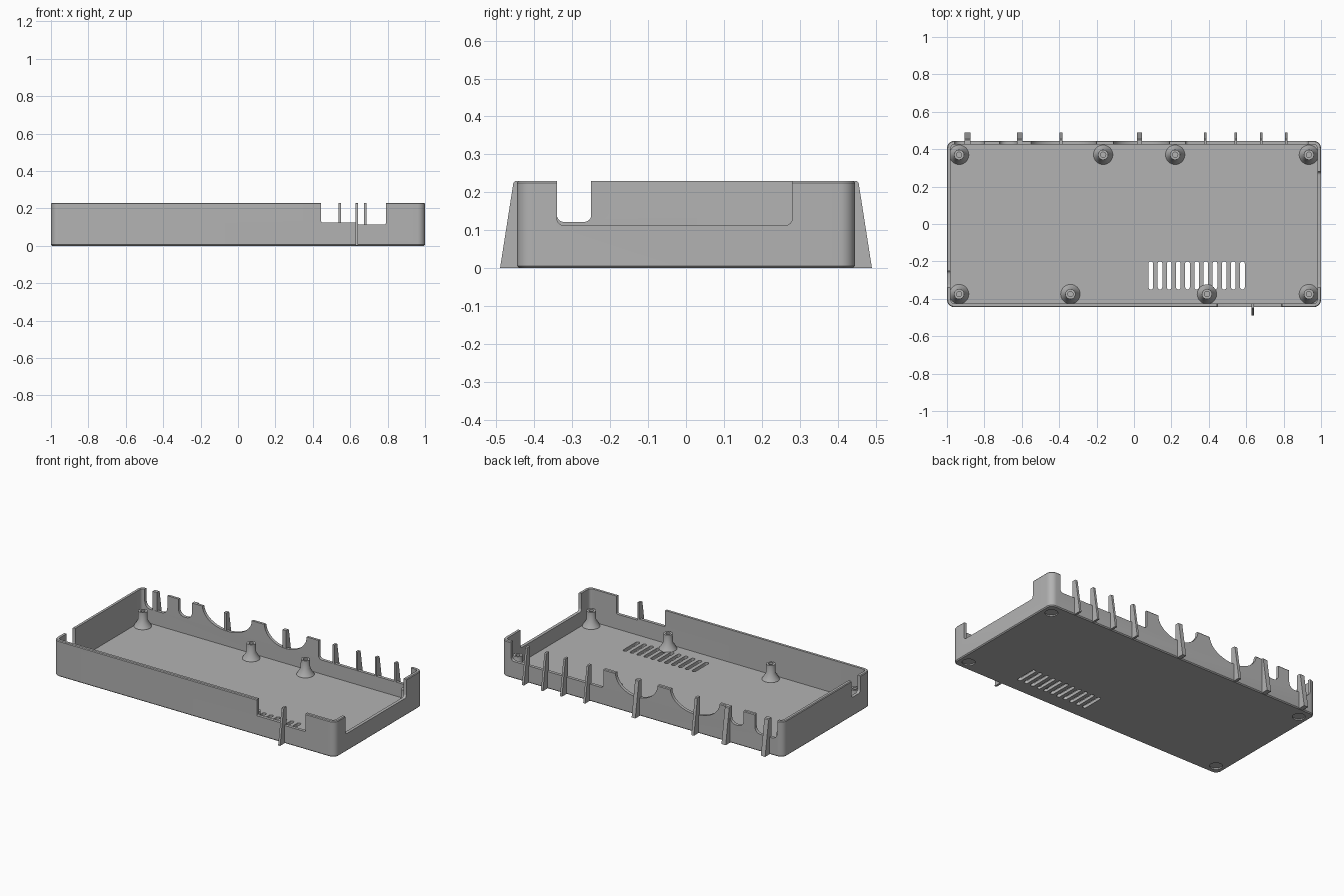
import bpy, bmesh, math

if "Cube" in bpy.data.objects:
    bpy.data.objects.remove(bpy.data.objects["Cube"], do_unlink=True)

grey = bpy.data.materials.new("grey plastic")
grey.use_nodes = True
grey.diffuse_color = (0.45, 0.45, 0.45, 1)
grey.node_tree.nodes["Principled BSDF"].inputs["Base Color"].default_value = grey.diffuse_color

HX, HY, TOP, WALL, FLOOR = 1.0, 0.445, 0.23, 0.02, 0.02


def loft(name, rings):
    """Skin a stack of equal rings and cap both ends."""
    bm = bmesh.new()
    loops = [[bm.verts.new(p) for p in ring] for ring in rings]
    for a, b in zip(loops, loops[1:]):
        for i in range(len(a)):
            j = (i + 1) % len(a)
            bm.faces.new((a[i], a[j], b[j], b[i]))
    bm.faces.new(loops[0])
    bm.faces.new(loops[-1])
    bmesh.ops.recalc_face_normals(bm, faces=bm.faces)
    mesh = bpy.data.meshes.new(name)
    bm.to_mesh(mesh)
    bm.free()
    mesh.materials.append(grey)
    ob = bpy.data.objects.new(name, mesh)
    bpy.context.collection.objects.link(ob)
    return ob


def rounded(hx, hy, r, z, x=0, y=0, seg=8):
    pts = []
    for k, (sx, sy) in enumerate(((1, 1), (-1, 1), (-1, -1), (1, -1))):
        for i in range(seg + 1):
            a = math.pi / 2 * (k + i / seg)
            pts.append((x + sx * (hx - r) + r * math.cos(a),
                        y + sy * (hy - r) + r * math.sin(a), z))
    return pts


def circle(r, z, x, y, n=32):
    return [(x + r * math.cos(2 * math.pi * i / n),
             y + r * math.sin(2 * math.pi * i / n), z) for i in range(n)]


def cut(target, cutter):
    cutter.hide_render = True
    mod = target.modifiers.new("cut", "BOOLEAN")
    mod.operation, mod.solver, mod.object = "DIFFERENCE", "EXACT", cutter
    bpy.context.view_layer.objects.active = target
    bpy.ops.object.modifier_apply(modifier=mod.name)
    bpy.data.objects.remove(cutter, do_unlink=True)


def wall_cut(profile, axis, side):
    """Push a (u, z) profile through one wall."""
    rings = []
    for depth in (0.06, -0.06):
        if axis == "y":
            rings.append([(u, side * (HY + depth), z) for u, z in profile])
        else:
            rings.append([(side * (HX + depth), u, z) for u, z in profile])
    cut(tray, loft("wall_cutter", rings))


def notch(u0, u1, z, r=0.018):
    arc = [math.pi / 2 * i / 6 for i in range(7)]
    left = [(u0 + r - r * math.cos(a), z + r - r * math.sin(a)) for a in arc]
    right = [(u1 - r + r * math.sin(a), z + r - r * math.cos(a)) for a in arc]
    return [(u0, 0.3)] + left + right + [(u1, 0.3)]


def bowl(u0, u1, depth):
    c, w = (u0 + u1) / 2, (u1 - u0) / 2
    arc = [math.pi * i / 20 for i in range(21)]
    curve = [(c - w * math.cos(a), TOP - depth * math.sin(a)) for a in arc]
    return [(u0, 0.3)] + curve + [(u1, 0.3)]


# Open tray with chamfered rims
tray = loft("tray", [rounded(HX - i, HY - i, 0.04 - i, z) for i, z in (
    (0.006, 0), (0, 0.006), (0, TOP - 0.005), (0.004, TOP), (WALL, TOP), (WALL, FLOOR))])

# End wall openings
wall_cut(notch(-0.34, 0.28, 0.113), "x", 1)
wall_cut(notch(-0.34, -0.25, 0.122), "x", -1)

# Front wall openings
wall_cut(notch(0.445, 0.63, 0.125, 0.005), "y", -1)
wall_cut(notch(0.64, 0.79, 0.115, 0.005), "y", -1)

# Back wall openings
for u0, u1, z, r in ((0.275, 0.93, 0.11, 0.02), (-0.72, -0.625, 0.125, 0.04),
                     (-0.96, -0.80, 0.11, 0.04)):
    wall_cut(notch(u0, u1, z, r), "y", 1)
wall_cut(bowl(-0.11, 0.19, 0.115), "y", 1)
wall_cut(bowl(-0.55, -0.20, 0.115), "y", 1)

# Floor vents
for i in range(11):
    x = 0.09 + 0.049 * i
    cut(tray, loft("vent_cutter", [rounded(0.0125, 0.075, 0.012, z, x, -0.275, 4)
                                   for z in (-0.05, 0.05)]))

# Round foot recesses under the corners
for x in (-0.935, 0.935):
    for y in (-0.375, 0.37):
        cut(tray, loft("foot_cutter", [circle(0.038, z, x, y) for z in (-0.05, 0.008)]))

# Screw posts with flared bases
for y, xs in ((0.37, (-0.935, -0.165, 0.22, 0.935)), (-0.375, (-0.935, -0.34, 0.39, 0.935))):
    for x in xs:
        loft("screw_post", [circle(r, z, x, y) for r, z in (
            (0.052, 0.016), (0.052, 0.022), (0.028, 0.062), (0.027, 0.118),
            (0.014, 0.118), (0.014, 0.04))])


# Tapered outer ribs
def rib(name, x, width, side):
    profile = ((0.426, 0.001), (0.49, 0.001), (0.455, 0.225), (0.45, TOP), (0.426, TOP))
    loft(name, [[(x + dx, side * y, z) for y, z in profile] for dx in (-width / 2, width / 2)])


for x in (0.38, 0.545, 0.68, 0.815):
    rib("thin_back_rib", x, 0.014, 1)
for x, width in ((0.03, 0.026), (-0.39, 0.018), (-0.61, 0.03), (-0.89, 0.03)):
    rib("wide_back_rib", x, width, 1)
rib("front_rib", 0.635, 0.014, -1)

# Smooth the curved faces, keep edges sharp
for ob in bpy.context.collection.objects:
    if ob.type == "MESH":
        bpy.ops.object.select_all(action="DESELECT")
        ob.select_set(True)
        bpy.context.view_layer.objects.active = ob
        bpy.ops.object.shade_smooth_by_angle(angle=math.radians(30))
